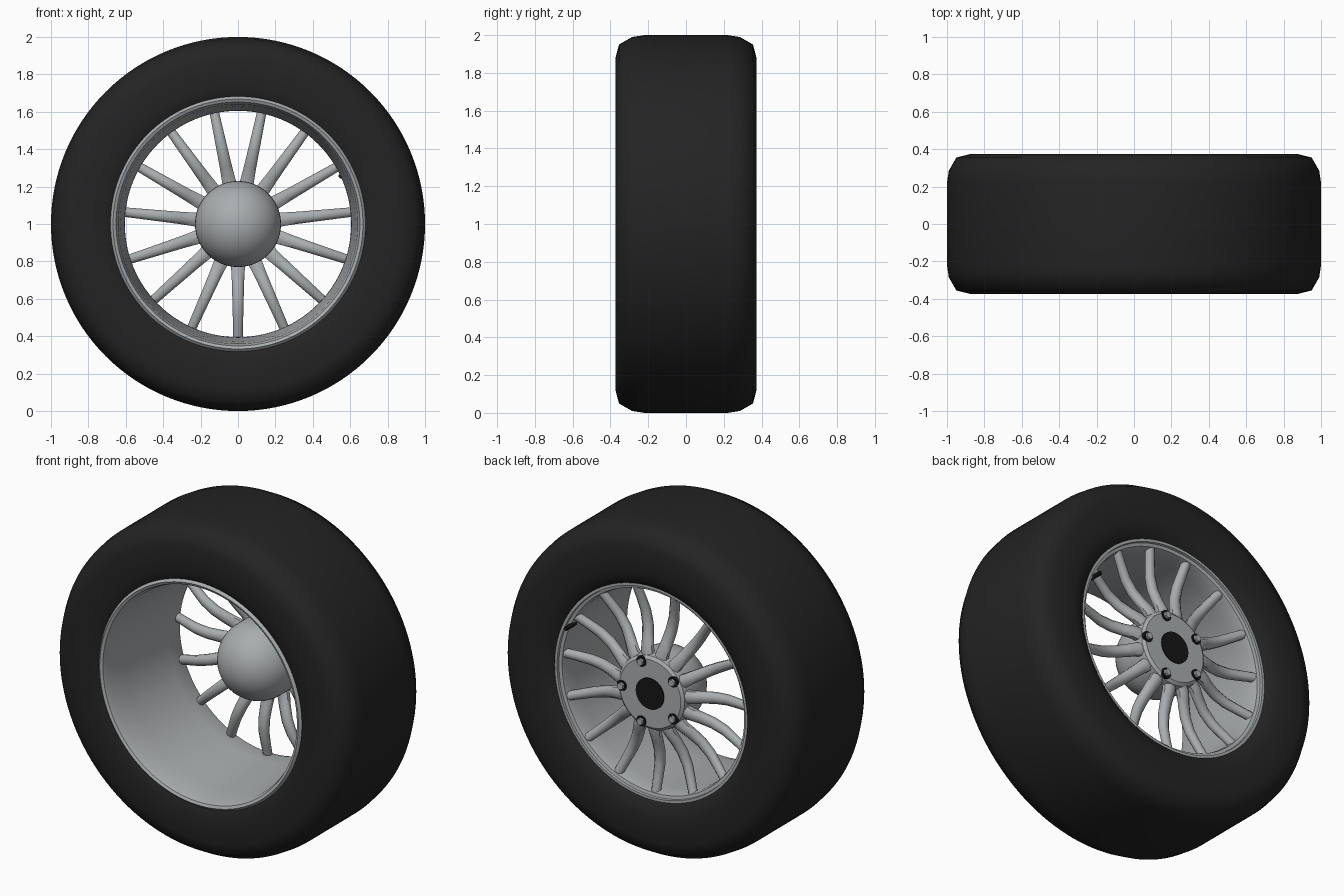
import bpy, bmesh, math
from mathutils import Matrix, Vector

cube = bpy.data.objects.get("Cube")
if cube:
    bpy.data.objects.remove(cube, do_unlink=True)


def material(name, rgb):
    m = bpy.data.materials.new(name)
    m.use_nodes = True
    m.diffuse_color = (*rgb, 1)
    bsdf = m.node_tree.nodes["Principled BSDF"]
    bsdf.inputs["Base Color"].default_value = (*rgb, 1)
    bsdf.inputs["Roughness"].default_value = 0.6
    return m


RUBBER = material("tyre rubber", (0.017, 0.017, 0.017))
METAL = material("silver metal", (0.40, 0.42, 0.43))
BLACK = material("black plastic", (0.008, 0.008, 0.008))


def finish(name, bm, mat, angle=35):
    """Turn a bmesh built around the axle into an object at axle height."""
    bmesh.ops.recalc_face_normals(bm, faces=bm.faces)
    mesh = bpy.data.meshes.new(name)
    bm.to_mesh(mesh)
    bm.free()
    mesh.materials.append(mat)
    mesh.shade_smooth()
    mesh.set_sharp_from_angle(angle=math.radians(angle))
    ob = bpy.data.objects.new(name, mesh)
    ob.location.z = 1
    bpy.context.collection.objects.link(ob)
    return ob


def lathe(name, profile, mat, closed=False, steps=96, angle=35):
    """Spin a (y, radius) profile round the y axis."""
    bm = bmesh.new()
    vs = [bm.verts.new((r, y, 0)) for y, r in profile]
    pairs = list(zip(vs, vs[1:])) + ([(vs[-1], vs[0])] if closed else [])
    edges = [bm.edges.new(p) for p in pairs]
    bmesh.ops.spin(bm, geom=vs + edges, cent=(0, 0, 0), axis=(0, 1, 0),
                   angle=math.tau, steps=steps)
    bmesh.ops.remove_doubles(bm, verts=bm.verts, dist=1e-4)
    return finish(name, bm, mat, angle)


def peg(name, radius, depth, centre, mat, sides):
    """Short cylinder along y."""
    bm = bmesh.new()
    bmesh.ops.create_cone(bm, cap_ends=True, segments=sides, radius1=radius,
                          radius2=radius, depth=depth)
    bm.transform(Matrix.Translation(centre) @ Matrix.Rotation(math.pi / 2, 4, 'X'))
    return finish(name, bm, mat)


def polar(angle, r, y):
    return Vector((r * math.cos(angle), y, r * math.sin(angle)))


# Tyre: half section mirrored across the middle, closed on the inside
half = [(0.22, 1.0), (0.285, 0.99), (0.355, 0.95), (0.373, 0.88),
        (0.373, 0.74), (0.36, 0.68), (0.335, 0.648), (0.28, 0.655)]
lathe("tyre", [(-y, r) for y, r in reversed(half)] + half, RUBBER, True, 128, 50)

# Rim barrel with rolled front lip and thin back lip
lathe("rim", [(-0.33, 0.685), (-0.36, 0.682), (-0.374, 0.668), (-0.366, 0.652),
              (-0.33, 0.64), (-0.2, 0.63), (0.2, 0.606), (0.29, 0.605),
              (0.315, 0.612), (0.32, 0.63), (0.335, 0.632), (0.335, 0.652),
              (0.27, 0.665)], METAL, True, 128)

# Hub: front dome running into a flat back flange
dome = [(0.2 - 0.23 * math.cos(t), 0.23 * math.sin(t))
        for t in (math.pi / 2 * i / 12 for i in range(13))]
lathe("hub", dome + [(0.29, 0.23), (0.33, 0.222), (0.343, 0.205), (0.343, 0)], METAL)
peg("hub_cap", 0.094, 0.008, (0, 0.345, 0), BLACK, 48)

# Spokes: octagonal section swept along a dipping path, one straight down
stations = [(0.19, 0.30, 0.080, 0.060), (0.25, 0.295, 0.072, 0.060),
            (0.31, 0.272, 0.066, 0.058), (0.38, 0.252, 0.062, 0.056),
            (0.46, 0.250, 0.058, 0.054), (0.54, 0.268, 0.054, 0.052),
            (0.625, 0.29, 0.050, 0.050)]
SIDES = 8
bm = bmesh.new()
for k in range(15):
    turn = math.tau * k / 15 - math.pi / 2
    tangent = Vector((-math.sin(turn), 0, math.cos(turn)))
    rings = []
    for r, y, wide, thick in stations:
        ring = []
        for j in range(SIDES):
            a = math.tau * (j + 0.5) / SIDES
            p = polar(turn, r, y + thick * 0.54 * math.sin(a))
            ring.append(bm.verts.new(p + tangent * wide * 0.54 * math.cos(a)))
        rings.append(ring)
    for a, b in zip(rings, rings[1:]):
        for j in range(SIDES):
            n = (j + 1) % SIDES
            bm.faces.new((a[j], a[n], b[n], b[j]))
    bm.faces.new(rings[0])
    bm.faces.new(rings[-1])
finish("spokes", bm, METAL, 50)

# Five lug nuts in dark sockets
for k in range(5):
    a = math.tau * k / 5
    peg(f"lug_socket_{k + 1}", 0.032, 0.05, polar(a, 0.19, 0.323), BLACK, 20)
    peg(f"lug_nut_{k + 1}", 0.021, 0.06, polar(a, 0.19, 0.333), METAL, 6)

# Valve stem on the back edge of the rim
peg("valve_stem", 0.013, 0.09, polar(math.radians(25), 0.607, 0.325), BLACK, 12)
